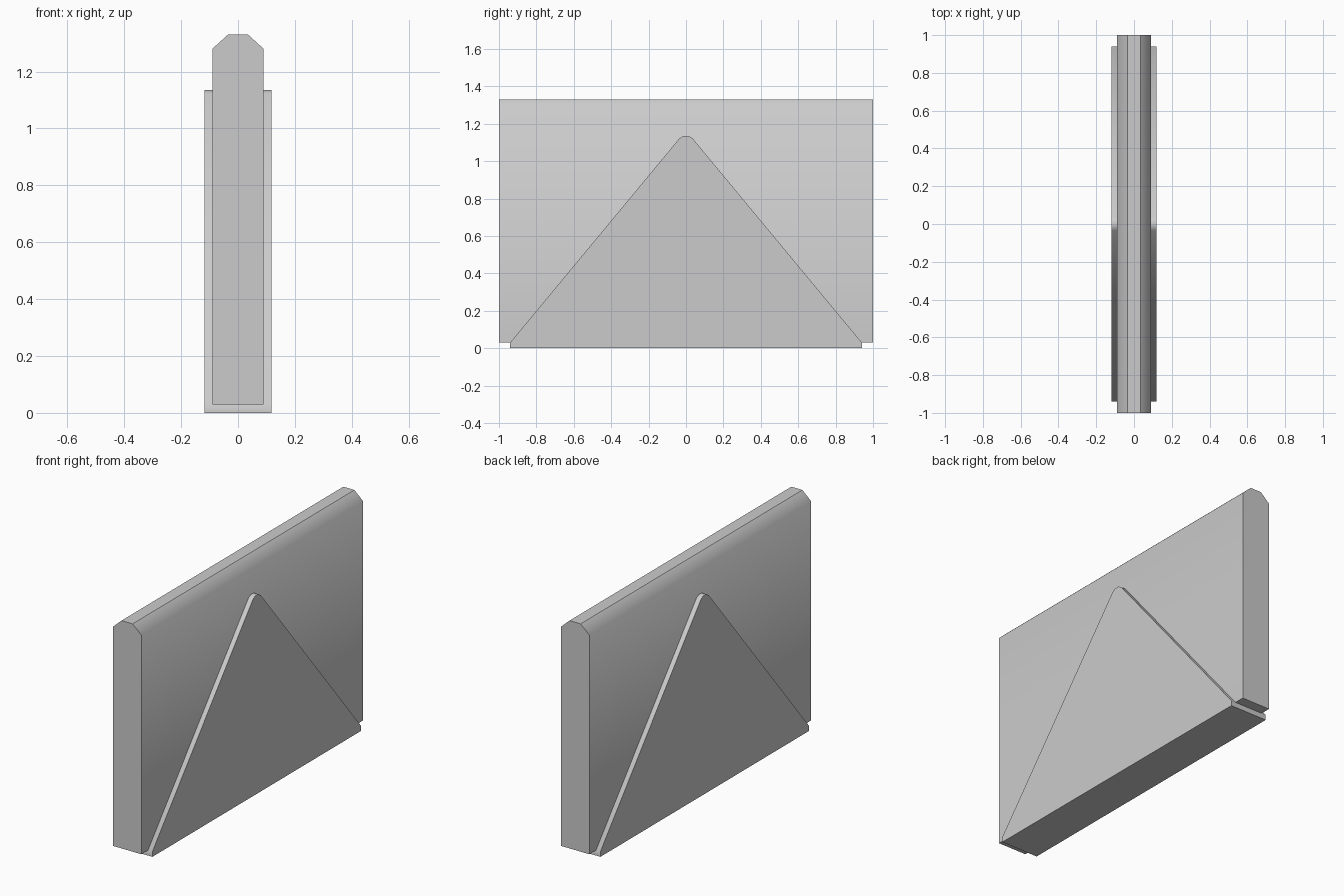
import bpy
import bmesh
from math import radians

cube = bpy.data.objects.get("Cube")
if cube:
    bpy.data.objects.remove(cube, do_unlink=True)

# Single plain grey
grey = bpy.data.materials.new("plain grey")
grey.use_nodes = True
colour = (0.6, 0.6, 0.6, 1)
grey.diffuse_color = colour
grey.node_tree.nodes["Principled BSDF"].inputs["Base Color"].default_value = colour


def mirrored(half):
    """Close a half outline, listed bottom to top, by mirroring it."""
    return half + [(-a, b) for a, b in reversed(half)]


def prism(name, outline, half_depth, place, is_crease=lambda e: False):
    """Extrude an outline symmetrically, with smooth rims and sharp corners."""
    bm = bmesh.new()
    base = bm.faces.new([bm.verts.new(place(a, b, -half_depth)) for a, b in outline])
    result = bmesh.ops.extrude_face_region(bm, geom=[base], use_keep_orig=True)
    for v in result["geom"]:
        if isinstance(v, bmesh.types.BMVert):
            v.co += place(0, 0, 2 * half_depth)
    bmesh.ops.recalc_face_normals(bm, faces=bm.faces)
    for f in bm.faces:
        f.smooth = True
    for e in bm.edges:
        e.smooth = e.calc_face_angle(0) < radians(60) and not is_crease(e)
    mesh = bpy.data.meshes.new(name)
    bm.to_mesh(mesh)
    bm.free()
    mesh.materials.append(grey)
    obj = bpy.data.objects.new(name, mesh)
    bpy.context.collection.objects.link(obj)
    return obj


from mathutils import Vector

# Upright panel with a chamfered top, running front to back
TOP = 1.33
panel = mirrored([(0.09, 0.03), (0.09, 1.28), (0.035, TOP)])
prism("wall_panel", panel, 1.0, lambda a, b, d: Vector((a, d, b)),
      lambda e: all(v.co.z > TOP - 0.01 for v in e.verts))

# Triangular support with a blunted peak, slightly thicker than the panel
support = mirrored([(0.94, 0), (0.94, 0.03), (0.035, 1.122), (0.013, 1.135)])
prism("triangular_support", support, 0.118, lambda a, b, d: Vector((d, a, b)))
